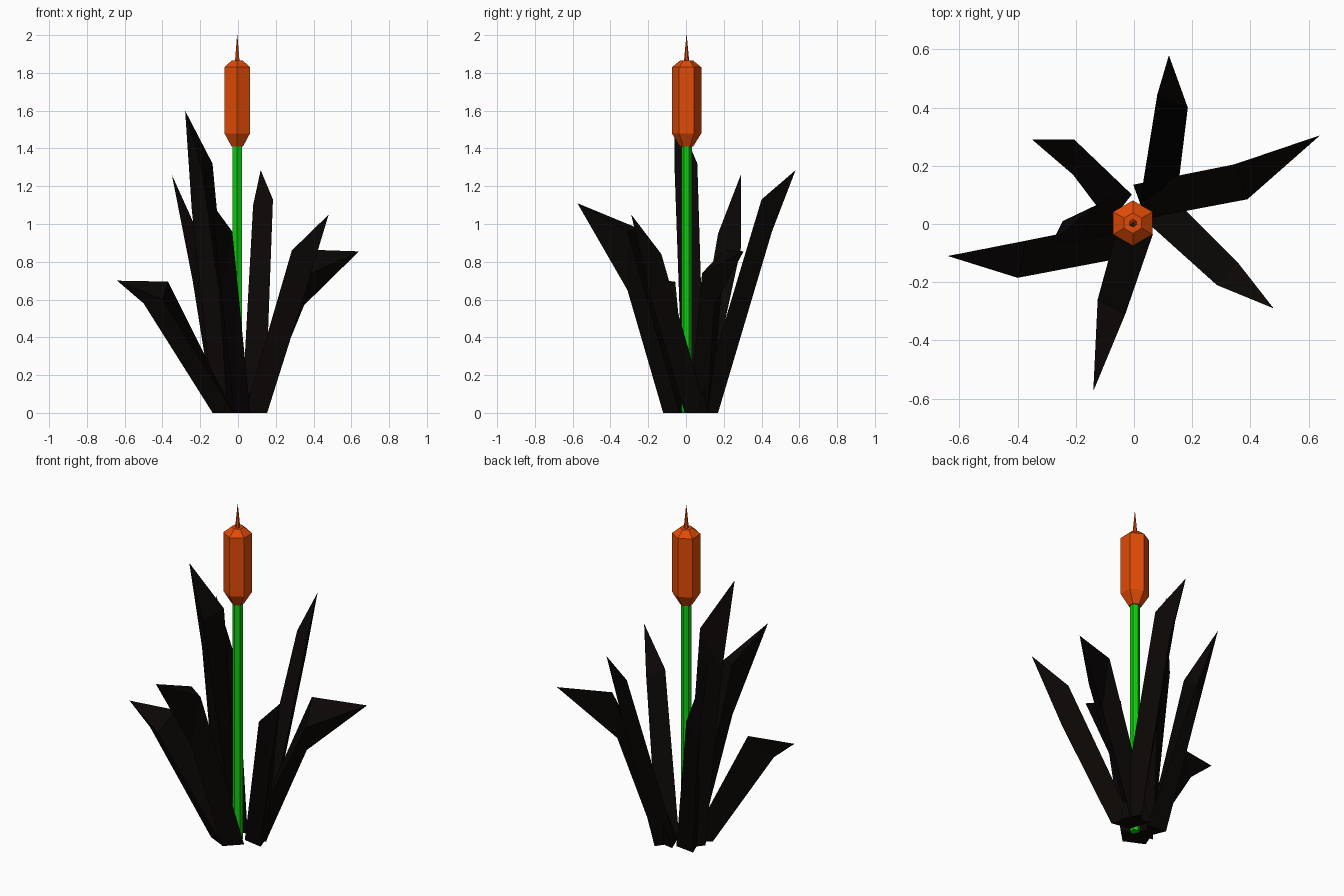
import bpy, bmesh, math
from mathutils import Vector

if "Cube" in bpy.data.objects:
    bpy.data.objects.remove(bpy.data.objects["Cube"])


def material(name, rgb):
    m = bpy.data.materials.new(name)
    m.diffuse_color = (*rgb, 1)
    m.use_nodes = True
    m.node_tree.nodes["Principled BSDF"].inputs["Base Color"].default_value = m.diffuse_color
    return m


def add_mesh(name, verts, faces, mat):
    me = bpy.data.meshes.new(name)
    me.from_pydata(verts, [], faces)
    bm = bmesh.new()
    bm.from_mesh(me)
    bmesh.ops.recalc_face_normals(bm, faces=bm.faces)
    bm.to_mesh(me)
    bm.free()
    me.materials.append(mat)
    ob = bpy.data.objects.new(name, me)
    bpy.context.collection.objects.link(ob)
    return ob


def lathe(name, profile, mat, n=6, cx=-0.004, cy=0.003):
    """Faceted turned shape from (radius, z) pairs, corners on the y axis."""
    verts, faces = [], []
    for r, z in profile:
        for i in range(n):
            a = math.pi / 2 + 2 * math.pi * i / n
            verts.append((cx + r * math.cos(a), cy + r * math.sin(a), z))
    for k in range(len(profile) - 1):
        for i in range(n):
            j = (i + 1) % n
            faces.append((k*n + i, k*n + j, (k+1)*n + j, (k+1)*n + i))
    faces.append(tuple(reversed(range(n))))
    faces.append(tuple(range((len(profile) - 1) * n, len(profile) * n)))
    return add_mesh(name, verts, faces, mat)


def leaf(name, shift, left, right, keel, tip, mat):
    """Three-sided blade: flat inner face, keel outward, pointed tip."""
    out = Vector((tip[0] - shift[0], tip[1] - shift[1], 0)).normalized()
    side = Vector((-out.y, out.x, 0))
    c = Vector((shift[0], shift[1], 0))
    base = [c + out * 0.02 + side * 0.062, c + out * 0.02 - side * 0.062, c + out * 0.125]
    verts = base + [left, right, keel, tip]
    faces = [(0, 1, 2), (0, 3, 4, 1), (1, 4, 5, 2), (2, 5, 3, 0),
             (3, 6, 4), (4, 6, 5), (5, 6, 3)]
    return add_mesh(name, verts, faces, mat)


green = material("stem_green", (0.005, 0.6, 0.005))
orange = material("head_orange", (0.75, 0.07, 0.002))
dark = material("leaf_dark", (0.003, 0.002, 0.0015))

# Stem, seed head and spike
lathe("stem", [(0.028, 0), (0.028, 1.43)], green)
lathe("seed_head", [(0.035, 1.41), (0.078, 1.48), (0.078, 1.83), (0.035, 1.865)], orange)
lathe("spike", [(0.015, 1.85), (0.001, 2.0)], orange)

# Leaves: base offset, left shoulder, right shoulder, keel, tip
leaves = [
    ((0.08, 0.045), (0.08, 0.445, 1.10), (0.185, 0.40, 1.13), (0.13, 0.455, 0.96), (0.12, 0.58, 1.285)),
    ((0.0, 0.07), (0.345, 0.205, 0.865), (0.39, 0.085, 0.74), (0.35, 0.15, 0.57), (0.64, 0.305, 0.855)),
    ((0.06, 0.075), (0.355, -0.13, 0.84), (0.285, -0.21, 0.86), (0.35, -0.19, 0.62), (0.48, -0.29, 1.05)),
    ((0.01, 0.0), (-0.03, -0.31, 0.96), (-0.125, -0.26, 0.98), (-0.09, -0.31, 0.65), (-0.14, -0.575, 1.11)),
    ((-0.01, -0.05), (-0.40, -0.185, 0.60), (-0.37, -0.057, 0.695), (-0.50, -0.115, 0.58), (-0.64, -0.11, 0.70)),
    ((-0.015, 0.05), (-0.19, -0.06, 1.28), (-0.135, 0.06, 1.32), (-0.245, 0.01, 1.08), (-0.28, -0.06, 1.60)),
    ((-0.03, 0.04), (-0.21, 0.17, 0.95), (-0.205, 0.29, 0.87), (-0.24, 0.23, 0.70), (-0.35, 0.29, 1.26)),
]
for i, data in enumerate(leaves):
    leaf(f"leaf_{i + 1}", *data, dark)
